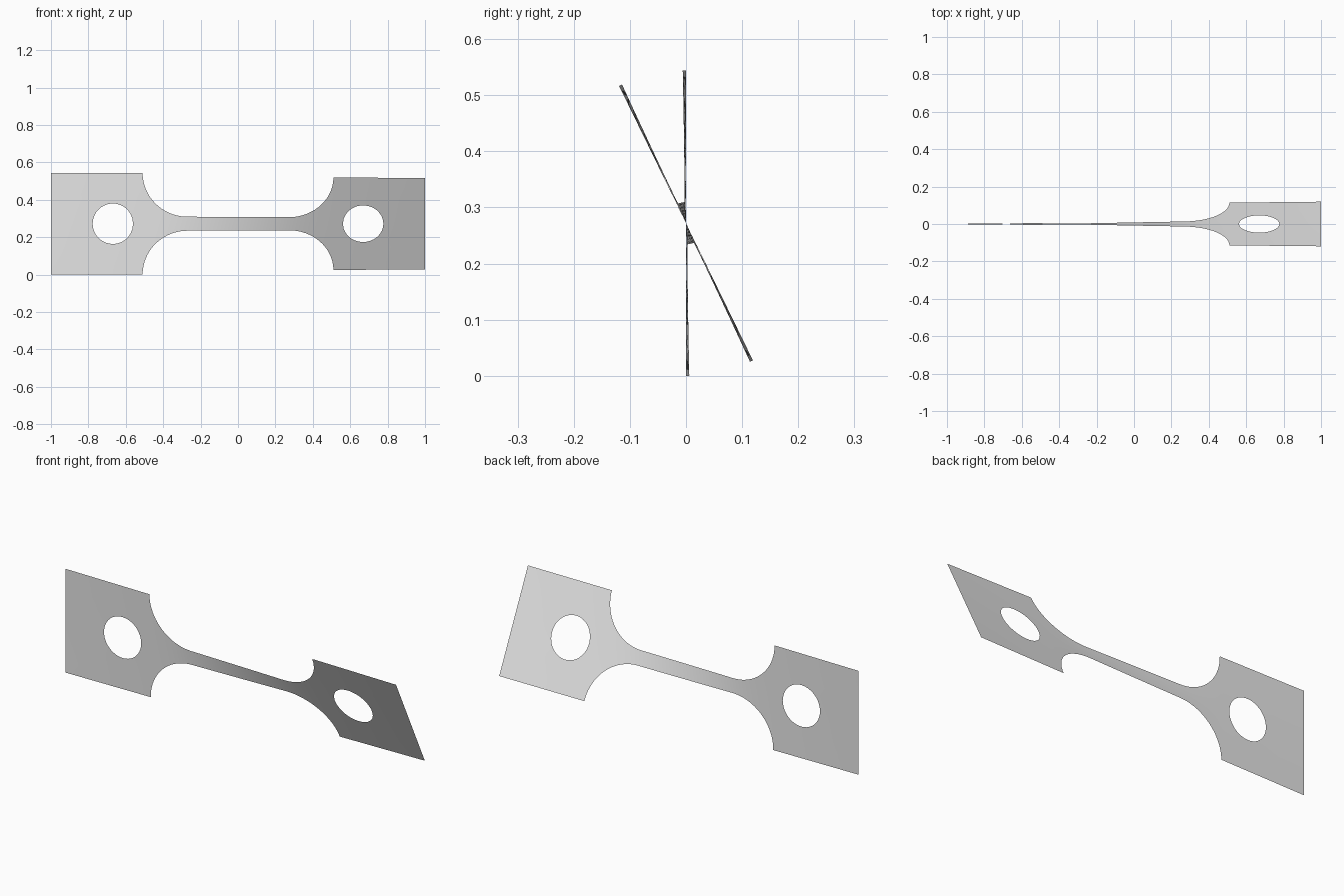
import bpy
import bmesh
from math import sin, cos, pi, hypot, radians, sqrt
from mathutils import Vector

if "Cube" in bpy.data.objects:
    bpy.data.objects.remove(bpy.data.objects["Cube"])

HALF = 0.272            # half height of the end pads
NECK = 0.0375           # half height of the neck
NECK_END, PAD_START = 0.27, 0.51
HOLE_X, HOLE_R = 0.669, 0.108
TWIST = radians(26)
ROWS = 12


def half_height(x):
    # straight neck, quarter-round fillet, square pad
    t = (abs(x) - NECK_END) / (PAD_START - NECK_END)
    if t <= 0:
        return NECK
    if t >= 1:
        return HALF
    return HALF - (HALF - NECK) * sqrt(1 - t * t)


# Twist accumulates fastest where the strip is narrow
STEPS = 1000
total = [0.0]
for i in range(STEPS):
    x = -1 + 2 * (i + 0.5) / STEPS
    total.append(total[-1] + half_height(x) ** -1.25)


def twist_at(x):
    f = min(max((x + 1) / 2 * STEPS, 0), STEPS - 1e-6)
    i = int(f)
    return TWIST * (total[i] + (total[i + 1] - total[i]) * (f - i)) / total[-1]


bm = bmesh.new()


def flat_grid(rows):
    # quads between consecutive rows of flat (x, height) points
    verts = [[bm.verts.new((x, 0, z)) for x, z in row] for row in rows]
    for a, b in zip(verts, verts[1:]):
        for j in range(len(a) - 1):
            bm.faces.new((a[j], b[j], b[j + 1], a[j + 1]))


# Neck with flared ends
arc = [NECK_END + (PAD_START - NECK_END) * sin(pi / 2 * i / 20) for i in range(21)]
middle = [NECK_END * (i / 15) for i in range(-14, 15)]
stations = [-x for x in reversed(arc)] + middle + arc
flat_grid([[(x, half_height(x) * (2 * j / ROWS - 1)) for j in range(ROWS + 1)]
           for x in stations])

# Square pads, each bridged from its outline to a round hole
corners = [(PAD_START, -HALF), (1, -HALF), (1, HALF), (PAD_START, HALF)]
outline = []
for (x0, z0), (x1, z1) in zip(corners, corners[1:] + corners[:1]):
    outline += [(x0 + (x1 - x0) * j / ROWS, z0 + (z1 - z0) * j / ROWS)
                for j in range(ROWS)]
outline.append(outline[0])
for side in (-1, 1):
    rings = []
    for k in range(5):
        ring = []
        for x, z in outline:
            dx, dz = x - HOLE_X, z
            s = HOLE_R / hypot(dx, dz)
            s += (1 - s) * k / 4
            ring.append((side * (HOLE_X + dx * s), dz * s))
        rings.append(ring)
    flat_grid(rings)

bmesh.ops.remove_doubles(bm, verts=bm.verts, dist=0.0005)
bmesh.ops.recalc_face_normals(bm, faces=bm.faces)
bm.faces.ensure_lookup_table()
if bm.faces[0].normal.y > 0:
    bmesh.ops.reverse_faces(bm, faces=bm.faces)

# Twist the sheet about its long axis and raise it to the ground
for v in bm.verts:
    a, z = twist_at(v.co.x), v.co.z
    v.co = Vector((v.co.x, -z * sin(a), HALF + z * cos(a)))

mesh = bpy.data.meshes.new("twisted_strip")
bm.to_mesh(mesh)
bm.free()
strip = bpy.data.objects.new("twisted_strip", mesh)
bpy.context.collection.objects.link(strip)

# Plain grey
grey = bpy.data.materials.new("light_grey")
grey.use_nodes = True
colour = (0.8, 0.8, 0.8, 1)
grey.diffuse_color = colour
grey.node_tree.nodes["Principled BSDF"].inputs["Base Color"].default_value = colour
mesh.materials.append(grey)

bpy.context.view_layer.objects.active = strip
strip.select_set(True)
bpy.ops.object.shade_smooth_by_angle()
